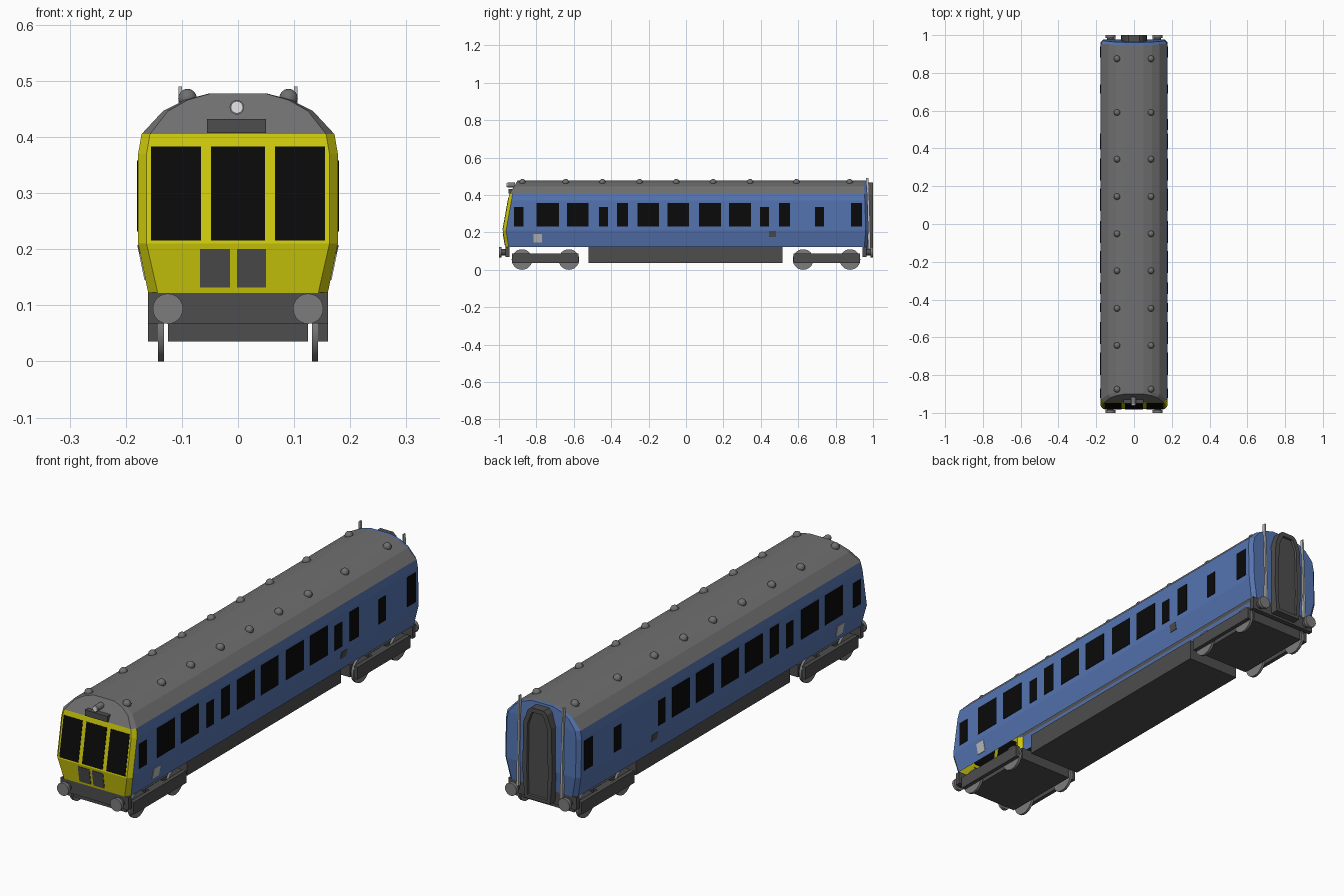
import bpy, bmesh, math
from mathutils import Matrix

if "Cube" in bpy.data.objects:
    bpy.data.objects.remove(bpy.data.objects["Cube"])


def mat(name, r, g, b):
    m = bpy.data.materials.new(name)
    m.diffuse_color = (r, g, b, 1)
    m.use_nodes = True
    m.node_tree.nodes["Principled BSDF"].inputs["Base Color"].default_value = m.diffuse_color
    return m


BLUE = mat("blue paint", 0.09, 0.175, 0.44)
YELLOW = mat("yellow paint", 0.62, 0.59, 0.004)
ROOF = mat("roof grey", 0.16, 0.16, 0.16)
DARK = mat("dark grey", 0.075, 0.075, 0.075)
BLACK = mat("window black", 0.003, 0.003, 0.003)
STEEL = mat("steel grey", 0.2, 0.2, 0.2)
SILVER = mat("silver", 0.5, 0.5, 0.5)
WHITE = mat("lamp white", 0.8, 0.8, 0.8)


def finish(bm, name, mats, recalc=True):
    if recalc:
        bmesh.ops.recalc_face_normals(bm, faces=bm.faces)
    me = bpy.data.meshes.new(name)
    bm.to_mesh(me)
    bm.free()
    for m in mats:
        me.materials.append(m)
    ob = bpy.data.objects.new(name, me)
    bpy.context.collection.objects.link(ob)
    return ob


def hexa(name, pts, m):
    """Six-sided block from two loops of four points."""
    bm = bmesh.new()
    v = [bm.verts.new(p) for p in pts]
    for f in ((0, 1, 2, 3), (4, 5, 6, 7), (0, 1, 5, 4), (1, 2, 6, 5), (2, 3, 7, 6), (3, 0, 4, 7)):
        bm.faces.new([v[i] for i in f])
    return finish(bm, name, [m])


def box(name, x0, x1, y0, y1, z0, z1, m):
    q = ((x0, y0), (x1, y0), (x1, y1), (x0, y1))
    return hexa(name, [(x, y, z) for z in (z0, z1) for x, y in q], m)


def cyl(name, axis, c, r, depth, m, seg=24):
    bm = bmesh.new()
    rot = Matrix.Rotation(math.pi / 2, 4, 'Y' if axis == 'X' else 'X')
    bmesh.ops.create_cone(bm, cap_ends=True, segments=seg, radius1=r, radius2=r, depth=depth,
                          matrix=Matrix.Translation(c) @ rot)
    for f in bm.faces:
        f.smooth = len(f.verts) == 4
    ob = finish(bm, name, [m])
    for e in ob.data.edges:
        a, b = (ob.data.vertices[i].co for i in e.vertices)
        k = 0 if axis == 'X' else 1
        e.use_edge_sharp = abs(a[k] - b[k]) < 1e-5
    return ob


def lerp(table, z):
    for (z0, a), (z1, b) in zip(table, table[1:]):
        if z <= z1:
            return a + (b - a) * (z - z0) / (z1 - z0)
    return table[-1][1]


# body shell: half profile (z, half width) and end shapes
SIDE = [(.122, .160), (.21, .178), (.37, .178), (.405, .172), (.446, .134), (.466, .095), (.478, .05)]
INNER = [.143, .163, .163, .157, .125, .09, .048]
FRONT = [(.122, -.966), (.21, -.98), (.405, -.945), (.478, -.90)]
REAR = [(.122, .968), (.21, .976), (.405, .97), (.478, .962)]

bm = bmesh.new()
rings = []
for end, inset, dy in ((FRONT, True, 0), (FRONT, False, .018), (REAR, False, -.015), (REAR, True, 0)):
    ring = []
    for s in (-1, 1):
        row = [bm.verts.new((s * (INNER[i] if inset else w), lerp(end, z) + dy, z))
               for i, (z, w) in enumerate(SIDE)]
        ring += row if s < 0 else row[::-1]
    rings.append(ring)
n = len(SIDE)
for a, b in zip(rings, rings[1:]):
    for i in range(2 * n - 1):
        bm.faces.new((a[i], a[i + 1], b[i + 1], b[i]))
for r in (rings[0], rings[-1]):
    for i in range(n - 1):
        bm.faces.new((r[i], r[i + 1], r[2 * n - 2 - i], r[2 * n - 1 - i]))
for f in bm.faces:
    c = f.calc_center_median()
    if c.y > .9:
        f.material_index = 2 if abs(f.normal.z) > .9 else 0
    elif c.z > .405:
        f.material_index = 2
    elif c.y < -.9:
        f.material_index = 1
finish(bm, "body_shell", [BLUE, YELLOW, ROOF])


# side plates that follow the body side
def side_plate(name, s, y0, y1, z0, z1, m):
    pts = [(s * (lerp(SIDE, z) + o), y, z) for o in (-.003, .002)
           for y, z in ((y0, z0), (y1, z0), (y1, z1), (y0, z1))]
    hexa(name, pts, m)


TALL, LOW = .358, .337
WINDOWS = [(-.92, -.87, LOW), (-.80, -.68, TALL), (-.636, -.52, TALL), (-.465, -.417, LOW),
           (-.37, -.31, TALL), (-.26, -.144, TALL), (-.10, .016, TALL), (.07, .187, TALL),
           (.23, .348, TALL), (.395, .444, LOW), (.497, .556, TALL), (.69, .738, LOW), (.882, .941, TALL)]
for s, tag in ((-1, "left"), (1, "right")):
    for i, (y0, y1, top) in enumerate(WINDOWS):
        if s < 0 and i == 10:        # this window is on the right side only
            continue
        side_plate(f"{tag}_window_{i + 1}", s, y0, y1, .232, top, BLACK)
    side_plate(f"{tag}_light_panel", s, -.815, -.77, .145, .192, SILVER)
    side_plate(f"{tag}_dark_panel", s, .443, .48, .176, .208, DARK)


# cab windows and front panels
def front_plate(name, x0, x1, z0, z1, m):
    pts = [(x, lerp(FRONT, z) + o, z) for o in (.003, -.002)
           for x, z in ((x0, z0), (x1, z0), (x1, z1), (x0, z1))]
    hexa(name, pts, m)


for i, (x0, x1) in enumerate(((-.155, -.066), (-.048, .048), (.066, .155))):
    front_plate(f"cab_window_{i + 1}", x0, x1, .216, .383, BLACK)
for i, (x0, x1) in enumerate(((-.068, -.014), (-.002, .05))):
    front_plate(f"front_panel_{i + 1}", x0, x1, .132, .2, DARK)

# front roof box and headlight
box("roof_front_box", -.055, .05, -.95, -.915, .407, .432, DARK)
cyl("headlight_housing", 'Y', (-.002, -.935, .453), .013, .04, STEEL, 16)
cyl("headlight_lens", 'Y', (-.002, -.957, .453), .011, .006, WHITE, 16)

# roof vents
for s in (-1, 1):
    for i, y in enumerate((-.875, -.643, -.447, -.248, -.052, .145, .343, .59, .875)):
        bm = bmesh.new()
        bmesh.ops.create_uvsphere(bm, u_segments=14, v_segments=8, radius=.017,
                                  matrix=Matrix.Translation((s * .09, y, .469)))
        for f in bm.faces:
            f.smooth = True
        finish(bm, f"roof_vent_{'left' if s < 0 else 'right'}_{i + 1}", [ROOF])

# rear gangway with recessed door
bm = bmesh.new()
outline = [(-.06, .078), (.06, .078), (.07, .2), (.066, .40), (.045, .455), (.03, .468),
           (-.03, .468), (-.045, .455), (-.066, .40), (-.07, .2)]
face = bm.faces.new([bm.verts.new((x, .955, z)) for x, z in outline])
ext = bmesh.ops.extrude_face_region(bm, geom=[face])
bmesh.ops.translate(bm, vec=(0, .045, 0), verts=[v for v in ext["geom"] if isinstance(v, bmesh.types.BMVert)])
bmesh.ops.recalc_face_normals(bm, faces=bm.faces)
bm.faces.ensure_lookup_table()
rear = max(bm.faces, key=lambda f: f.calc_center_median().y)
bmesh.ops.inset_individual(bm, faces=[rear], thickness=.02, depth=0)
bmesh.ops.inset_individual(bm, faces=[rear], thickness=.003, depth=-.008)
finish(bm, "rear_gangway", [DARK])

# rear handrails, leaning slightly with the end wall
for s in (-1, 1):
    x = s * .103
    pts = [(x + dx, y + dy, z) for z, y, w in ((.11, .982, .005), (.49, .97, .003))
           for dx, dy in ((-w, -.008), (w, -.008), (w, .006), (-w, .006))]
    hexa("rear_handrail_" + ("left" if s < 0 else "right"), pts, SILVER)

# underframe
box("underframe_box", -.125, .125, -.52, .515, .036, .124, DARK)

for e, end in ((-1, "front"), (1, "rear")):
    # buffer beams and buffers
    box(end + "_buffer_beam", -.16, .16, *sorted((e * .945, e * .966)), .068, .1225, DARK)
    for s in (-1, 1):
        tag = end + ("_left" if s < 0 else "_right")
        cyl(tag + "_buffer_head", 'Y', (s * .125, e * .993, .094), .027, .014, STEEL)
        cyl(tag + "_buffer_shank", 'Y', (s * .125, e * .972, .094), .017, .034, DARK, 16)
        # bogie side frame and wheels
        box(tag + "_bogie_frame", *sorted((s * .143, s * .16)), *sorted((e * .575, e * .93)), .036, .088, DARK)
        for k, y in enumerate((.626, .877)):
            cyl(f"{tag}_wheel_{k + 1}", 'X', (s * .1375, e * y, .055), .055, .011, STEEL, 28)
    # bogie centre and cross member
    box(end + "_bogie_centre", -.125, .125, *sorted((e * .575, e * .93)), .036, .088, DARK)
    box(end + "_bogie_bolster", -.15, .15, *sorted((e * .70, e * .80)), .07, .087, DARK)
